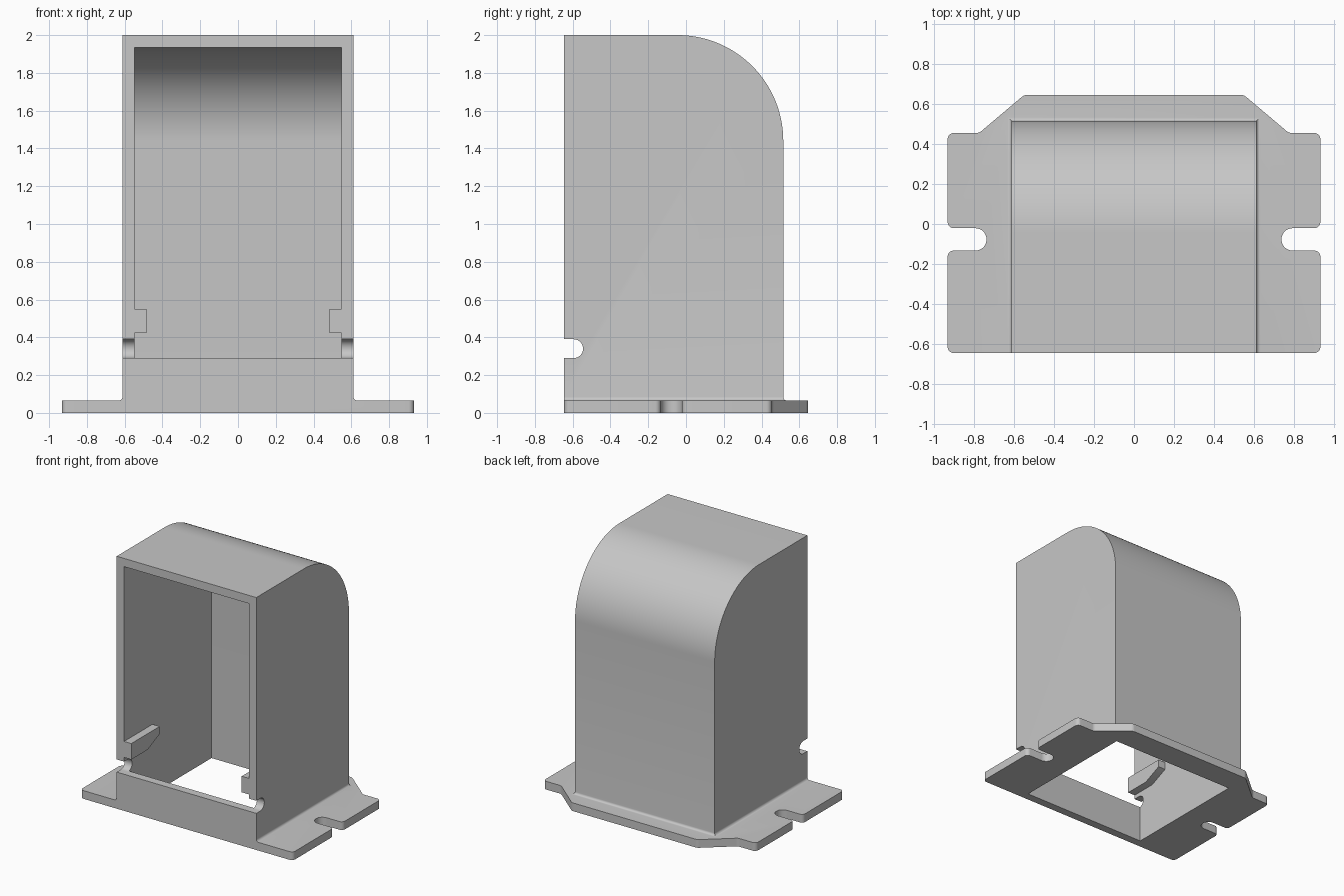
import bpy, bmesh, math
from mathutils import Vector

cube = bpy.data.objects.get("Cube")
if cube:
    bpy.data.objects.remove(cube, do_unlink=True)

grey = bpy.data.materials.new("light grey")
grey.use_nodes = True
colour = (0.57, 0.57, 0.57, 1)
grey.diffuse_color = colour
grey.node_tree.nodes["Principled BSDF"].inputs["Base Color"].default_value = colour

FRONT, BACK = -0.645, 0.515
HALF, WALL = 0.612, 0.065


def finish(name, bm):
    bmesh.ops.recalc_face_normals(bm, faces=bm.faces)
    mesh = bpy.data.meshes.new(name)
    bm.to_mesh(mesh)
    bm.free()
    mesh.materials.append(grey)
    obj = bpy.data.objects.new(name, mesh)
    bpy.context.collection.objects.link(obj)
    return obj


def loft(name, rings):
    """Capped solid through rings of equal point count."""
    bm = bmesh.new()
    loops = [[bm.verts.new(p) for p in ring] for ring in rings]
    for a, b in zip(loops, loops[1:]):
        for i in range(len(a)):
            j = (i + 1) % len(a)
            bm.faces.new((a[i], a[j], b[j], b[i]))
    bm.faces.new(loops[0])
    bm.faces.new(loops[-1])
    return finish(name, bm)


def extrude_x(name, profile, x0, x1):
    return loft(name, [[(x, y, z) for y, z in profile] for x in (x0, x1)])


def arc(cy, cz, r, start, end, n):
    angles = [math.radians(start + (end - start) * i / n) for i in range(n + 1)]
    return [(cy + r * math.cos(a), cz + r * math.sin(a)) for a in angles]


def rounded(points, n=8):
    """Round each (x, y, radius) corner of an outline."""
    out = []
    for i, (x, y, r) in enumerate(points):
        p = Vector((x, y))
        u = (Vector(points[i - 1][:2]) - p).normalized()
        v = (Vector(points[(i + 1) % len(points)][:2]) - p).normalized()
        if r == 0:
            out.append(p)
            continue
        half = u.angle(v) / 2
        c = p + (u + v).normalized() * (r / math.sin(half))
        a, b = p + u * (r / math.tan(half)) - c, p + v * (r / math.tan(half)) - c
        sweep = a.angle(b)
        for k in range(n + 1):
            t = k / n
            out.append(c + (a * math.sin((1 - t) * sweep) + b * math.sin(t * sweep)) / math.sin(sweep))
    return out


def combine(target, other, operation):
    mod = target.modifiers.new(operation, 'BOOLEAN')
    mod.operation, mod.solver, mod.object = operation, 'EXACT', other
    bpy.context.view_layer.objects.active = target
    bpy.ops.object.modifier_apply(modifier=mod.name)
    bpy.data.objects.remove(other, do_unlink=True)


# Hood: side profile with a large rounded rear top edge
R, CY = 0.56, BACK - 0.56
CZ = 2 - R
hood = extrude_x("hood_housing", [(FRONT, 0.03), (BACK, 0.03)]
                 + arc(CY, CZ, R, 0, 90, 40) + [(FRONT, 2)], -HALF, HALF)

# Mounting flange: rounded outline with an open slot each side
SLOT, SR = -0.077, 0.056
side = [(0.932, FRONT, 0.03), (0.932, SLOT - SR, 0.03), (0.738, SLOT - SR, SR * 0.98),
        (0.738, SLOT + SR, SR * 0.98), (0.932, SLOT + SR, 0.03), (0.932, 0.455, 0.03),
        (0.775, 0.455, 0.04), (0.55, 0.645, 0.04)]
outline = rounded(side + [(-x, y, r) for x, y, r in reversed(side)])
flange = loft("mounting_flange", [[(p.x, p.y, z) for p in outline] for z in (0, 0.065)])

# Small concave fillet where the hood meets the flange
F = 0.02
rings = []
for off, z in [(F, 0.04)] + [(F * (1 - math.sin(a)), 0.065 + F * (1 - math.cos(a)))
                             for a in (math.pi / 2 * k / 5 for k in range(6))]:
    x, y = HALF + off, BACK + off
    rings.append([(-x, FRONT, z), (x, FRONT, z), (x, y, z), (-x, y, z)])
fillet = loft("base_fillet", rings)
combine(hood, flange, 'UNION')
combine(hood, fillet, 'UNION')

# Cavity: open at the bottom and at the front above the sill
SILL = 0.29
inner = HALF - WALL
cavity = extrude_x("cavity_cutter", [(FRONT + WALL, -0.1), (BACK - WALL, -0.1)]
                   + arc(CY, CZ, R - WALL, 0, 90, 40)
                   + [(FRONT - 0.1, 2 - WALL), (FRONT - 0.1, SILL), (FRONT + WALL, SILL)],
                   -inner, inner)
combine(hood, cavity, 'DIFFERENCE')

# Round-ended notches in the side walls just above the sill
NR = 0.05
notch = extrude_x("notch_cutter", [(FRONT - 0.1, SILL)]
                  + arc(FRONT + 0.1 - NR, SILL + NR, NR, -90, 90, 16)
                  + [(FRONT - 0.1, SILL + 2 * NR)], -1, 1)
combine(hood, notch, 'DIFFERENCE')

# Tapered guide tabs inside the side walls
tab_profile = [(FRONT, 0.423), (-0.44, 0.423), (-0.29, 0.49), (-0.29, 0.55), (FRONT, 0.55)]
for s in (-1, 1):
    tab = extrude_x("guide_tab", tab_profile, s * 0.484, s * (inner + 0.02))
    combine(hood, tab, 'UNION')

bpy.ops.object.select_all(action='DESELECT')
hood.select_set(True)
bpy.context.view_layer.objects.active = hood
bpy.ops.object.shade_smooth_by_angle(angle=math.radians(25))
